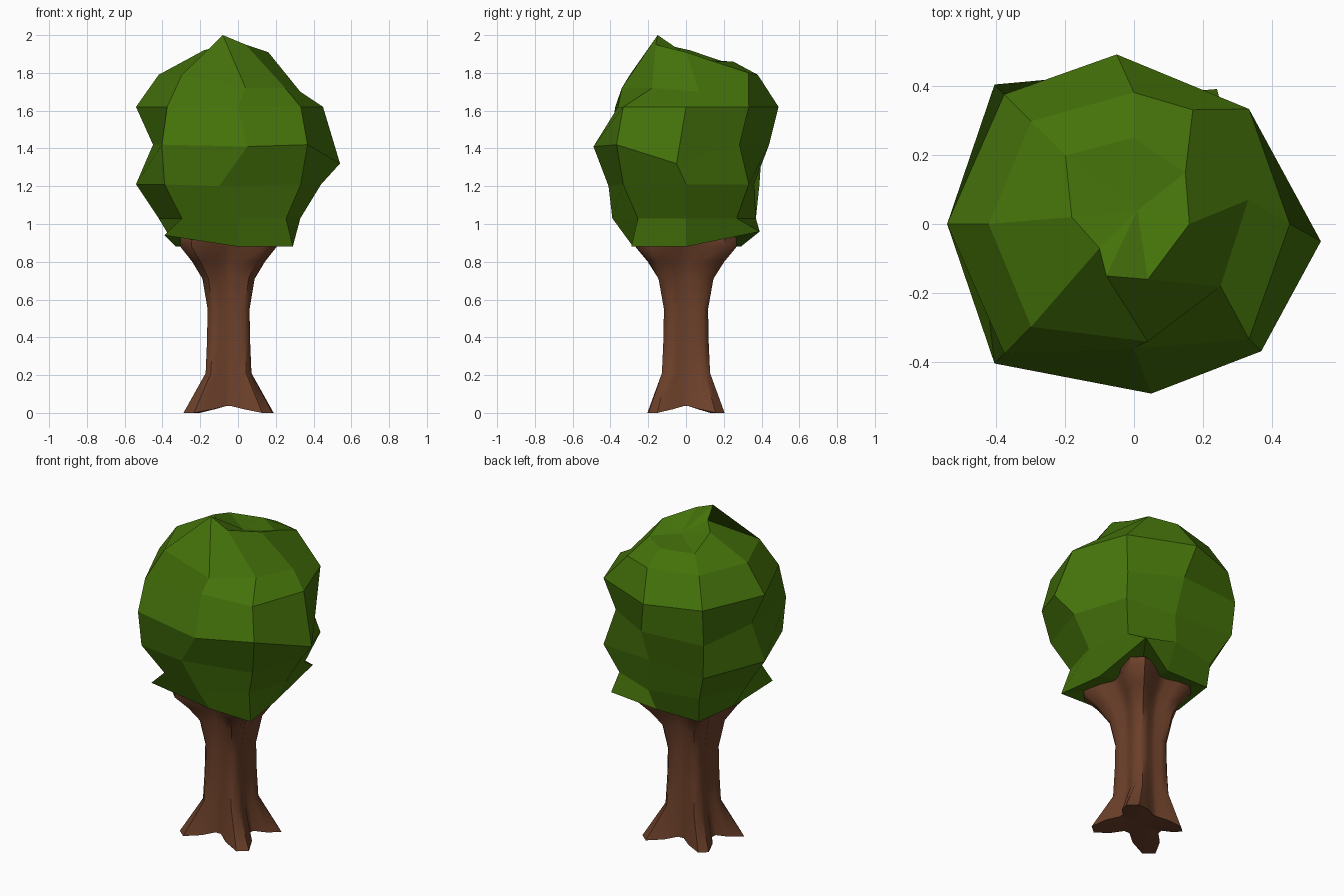
import bpy, bmesh, math

if "Cube" in bpy.data.objects:
    bpy.data.objects.remove(bpy.data.objects["Cube"])


def material(name, rgb):
    m = bpy.data.materials.new(name)
    m.diffuse_color = (*rgb, 1)
    m.use_nodes = True
    m.node_tree.nodes["Principled BSDF"].inputs["Base Color"].default_value = m.diffuse_color
    return m


def loft(name, rings, bottom, top, mat, smooth):
    """Skin a stack of equal rings and close both ends with a fan."""
    bm = bmesh.new()
    rows = [[bm.verts.new(p) for p in ring] for ring in rings]
    n = len(rows[0])
    for a, b in zip(rows, rows[1:]):
        for i in range(n):
            j = (i + 1) % n
            bm.faces.new((a[i], a[j], b[j], b[i]))
    lo, hi = bm.verts.new(bottom), bm.verts.new(top)
    for i in range(n):
        j = (i + 1) % n
        bm.faces.new((rows[0][j], rows[0][i], lo))
        bm.faces.new((rows[-1][i], rows[-1][j], hi))
    bmesh.ops.recalc_face_normals(bm, faces=bm.faces)
    me = bpy.data.meshes.new(name)
    bm.to_mesh(me)
    bm.free()
    me.materials.append(mat)
    for p in me.polygons:
        p.use_smooth = smooth
    if smooth:
        me.set_sharp_from_angle(angle=math.radians(50))
    ob = bpy.data.objects.new(name, me)
    bpy.context.collection.objects.link(ob)


leaf = material("leaf green", (0.058, 0.168, 0.003))
bark = material("bark brown", (0.150, 0.051, 0.023))

# Crown: height and eight radii per ring, counter-clockwise from +x
crown_rings = [
    (0.88, [.25, .45, .29, .41, .33, .48, .28, .41]),
    (1.03, [.33, .38, .37, .43, .42, .42, .39, .36]),
    (1.21, [.44, .47, .36, .55, .54, .55, .41, .47]),
    (1.42, [.54, .40, .44, .57, .45, .57, .49, .52]),
    (1.62, [.45, .47, .49, .53, .54, .53, .36, .47]),
    (1.79, [.33, .37, .38, .42, .42, .42, .35, .31]),
    (1.86, [.16, .21, .25, .28, .18, .12, .16, .16]),
]
# Individually pulled corners that give the crown its irregular shape
pulled = {
    (0, 1): (.24, .39, .96), (0, 5): (-.39, -.29, .94),
    (2, 6): (-.10, -.41, 1.20),
    (3, 0): (.54, -.05, 1.32), (3, 6): (.05, -.49, 1.41),
    (4, 2): (-.05, .49, 1.62),
    (5, 0): (.33, .07, 1.70), (5, 1): (.17, .33, 1.80),
    (5, 6): (.04, -.34, 1.72), (5, 7): (.25, -.18, 1.72),
    (6, 0): (.16, 0, 1.91), (6, 4): (-.18, .02, 1.92), (6, 5): (-.10, -.07, 1.94),
    (6, 6): (-.08, -.15, 2.0), (6, 7): (.04, -.16, 1.95),
}
rings = []
for r, (z, radii) in enumerate(crown_rings):
    ring = []
    for k, rad in enumerate(radii):
        a = k * math.pi / 4
        ring.append(pulled.get((r, k), (rad * math.cos(a), rad * math.sin(a), z)))
    rings.append(ring)
loft("crown", rings, (-.04, 0, .93), (.01, .04, 1.87), leaf, False)

# Trunk: four-lobed section; height, lobe radius, valley radius
trunk_profile = [
    (0.00, .30, .13), (0.21, .162, .108), (0.38, .152, .104), (0.55, .148, .103),
    (0.71, .185, .115), (0.80, .26, .135), (0.88, .345, .18), (0.93, .34, .20),
]
reach = [1, .68, 1, .95]    # how far each lobe spreads, one per quarter
SIDES = 24
rings = []
for z, lobe, valley in trunk_profile:
    sx, sy = (1.05, .9) if z == 0 else (.97, 1.02)
    ring = []
    for i in range(SIDES):
        a = 2 * math.pi * (i + .5) / SIDES
        w = (0.5 - 0.5 * math.cos(4 * a)) ** 1.2
        spread = (lobe - valley) * (reach[i * 4 // SIDES] if lobe > .2 else 1)
        rad = valley + spread * w
        lift = 0.04 * (.92 - w) if z == 0 else 0
        ring.append((-.05 + rad * sx * math.cos(a), rad * sy * math.sin(a), max(0, z + lift)))
    rings.append(ring)
loft("trunk", rings, (-.05, 0, .04), (-.05, 0, .95), bark, True)
